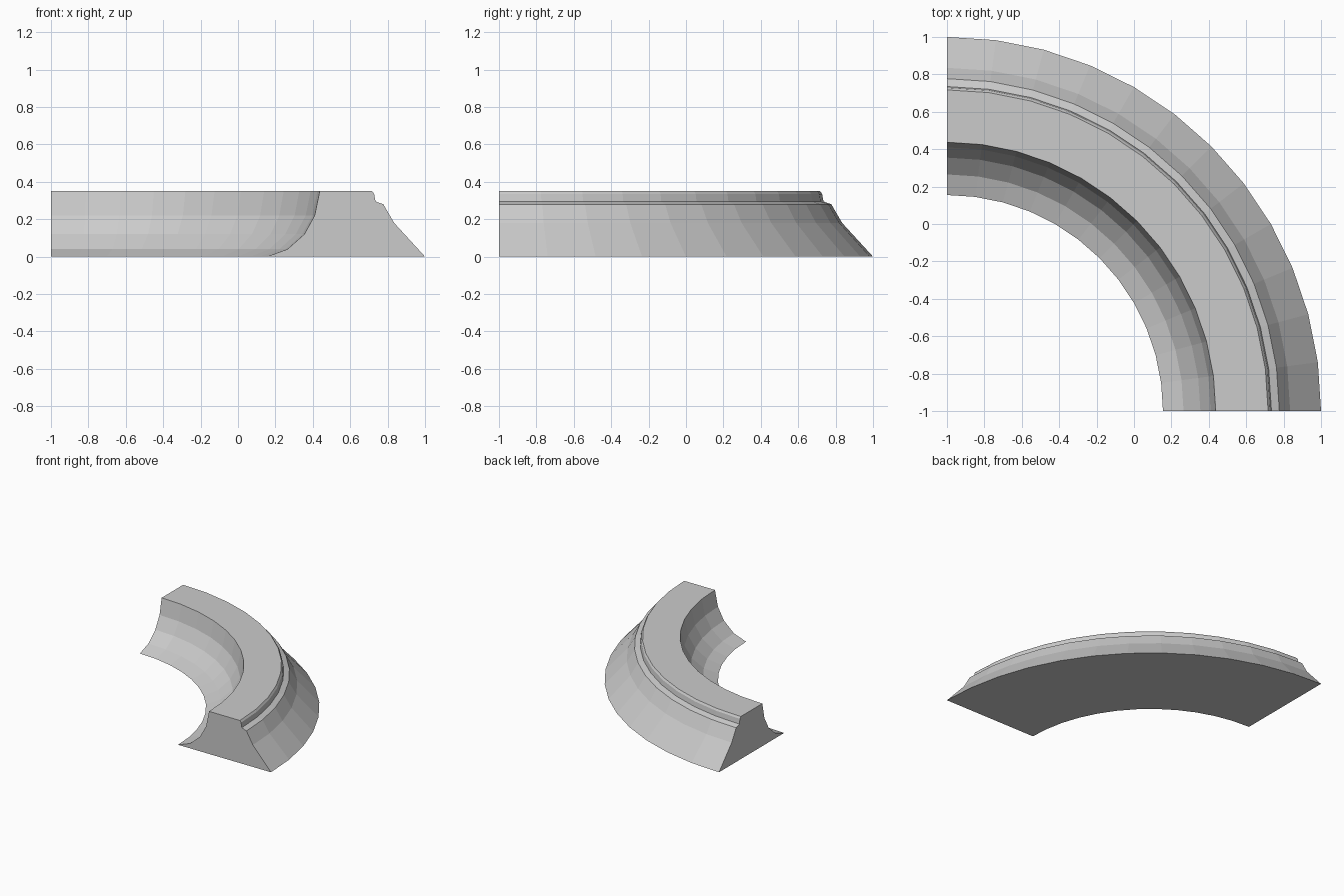
import bpy, bmesh
from math import radians
from mathutils import Vector

cube = bpy.data.objects.get("Cube")
if cube:
    bpy.data.objects.remove(cube, do_unlink=True)

# Plain grey material
grey = bpy.data.materials.new("plain_grey")
grey.use_nodes = True
colour = (0.6, 0.6, 0.6, 1)
grey.diffuse_color = colour
grey.node_tree.nodes["Principled BSDF"].inputs["Base Color"].default_value = colour

# Cross-section in x, z: concave inner cove, flat top, small lip, sloped outer bank
profile = [(0.155, 0), (0.265, 0.04), (0.355, 0.12), (0.41, 0.22), (0.437, 0.35),
           (0.717, 0.35), (0.728, 0.335), (0.735, 0.295), (0.777, 0.28),
           (0.835, 0.18), (1, 0)]
SEGMENTS = 12
centre = Vector((-1, -1, 0))

bm = bmesh.new()
section = bm.faces.new([bm.verts.new((x, -1, z)) for x, z in profile])

# Sweep the section through a quarter turn, keeping both end caps
start_cap = section.copy()
result = bmesh.ops.spin(bm, geom=[section], cent=centre, axis=(0, 0, 1),
                        angle=radians(90), steps=SEGMENTS, use_duplicate=False)
bmesh.ops.remove_doubles(bm, verts=bm.verts, dist=0.0001)
bmesh.ops.recalc_face_normals(bm, faces=bm.faces)

mesh = bpy.data.meshes.new("curved_bank")
bm.to_mesh(mesh)
bm.free()
mesh.materials.append(grey)
bank = bpy.data.objects.new("curved_bank", mesh)
bpy.context.collection.objects.link(bank)
